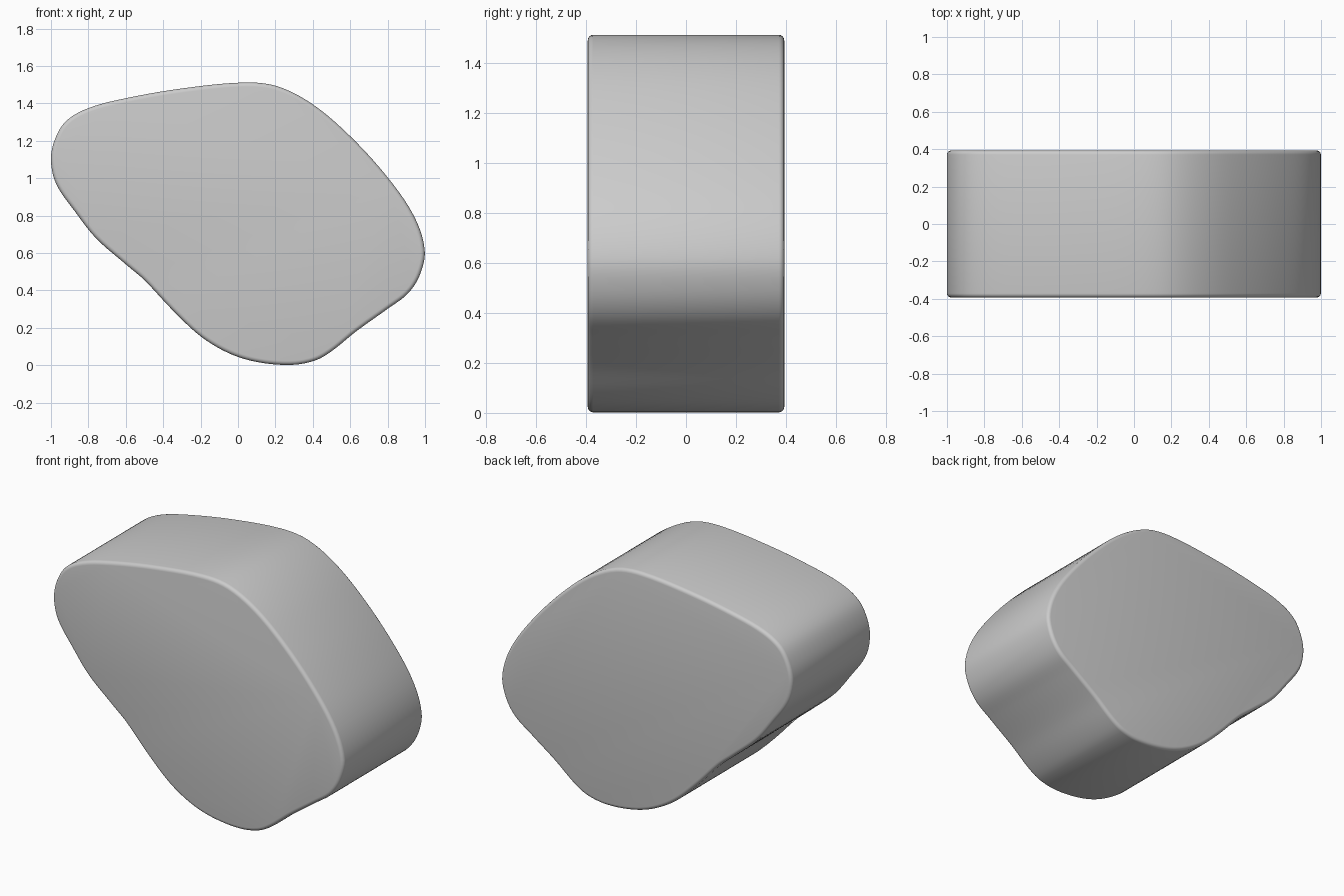
import bpy, bmesh
from mathutils import Vector
from mathutils.geometry import interpolate_bezier

if "Cube" in bpy.data.objects:
    bpy.data.objects.remove(bpy.data.objects["Cube"])

HALF_DEPTH = 0.393
BEVEL = 0.022

# Outline of the slab seen from the front (x, z)
outline = [(-1.0, 1.09), (-0.982, 1.2), (-0.92, 1.305), (-0.8, 1.375), (-0.6, 1.428),
           (-0.3, 1.48), (0.03, 1.512), (0.21, 1.492), (0.4, 1.395), (0.6, 1.225),
           (0.8, 1.005), (0.94, 0.8), (0.998, 0.62), (0.975, 0.49), (0.91, 0.385),
           (0.8, 0.302), (0.63, 0.18), (0.5, 0.075), (0.41, 0.025), (0.28, 0.002),
           (0.1, 0.018), (-0.05, 0.065), (-0.2, 0.155), (-0.35, 0.295), (-0.5, 0.455),
           (-0.6, 0.54), (-0.76, 0.68), (-0.87, 0.82), (-0.97, 0.965)]
pts = [Vector((x, -HALF_DEPTH, z)) for x, z in outline]


def smooth_loop(p, steps=6):
    """Closed smooth curve through the points."""
    out, n = [], len(p)
    for i in range(n):
        a, b, c, d = p[i - 1], p[i], p[(i + 1) % n], p[(i + 2) % n]
        length = (c - b).length / 3
        out += interpolate_bezier(b, b + (c - a).normalized() * length,
                                  c - (d - b).normalized() * length, c, steps)[:-1]
    return out


# Pebble-shaped slab: extruded outline with softly rounded rims
bm = bmesh.new()
front = bm.faces.new([bm.verts.new(v) for v in smooth_loop(pts)])
ext = bmesh.ops.extrude_face_region(bm, geom=[front], use_keep_orig=True)
bmesh.ops.translate(bm, vec=(0, 2 * HALF_DEPTH, 0),
                    verts=[g for g in ext["geom"] if isinstance(g, bmesh.types.BMVert)])
bmesh.ops.recalc_face_normals(bm, faces=bm.faces)
rims = [e for e in bm.edges if abs(e.verts[0].co.y - e.verts[1].co.y) < 1e-4]
bmesh.ops.bevel(bm, geom=rims, offset=BEVEL, segments=4, profile=0.5, affect='EDGES')
mesh = bpy.data.meshes.new("rounded_slab")
bm.to_mesh(mesh)
bm.free()

slab = bpy.data.objects.new("rounded_slab", mesh)
bpy.context.collection.objects.link(slab)
bpy.context.view_layer.objects.active = slab
slab.select_set(True)
bpy.ops.object.shade_smooth_by_angle()
